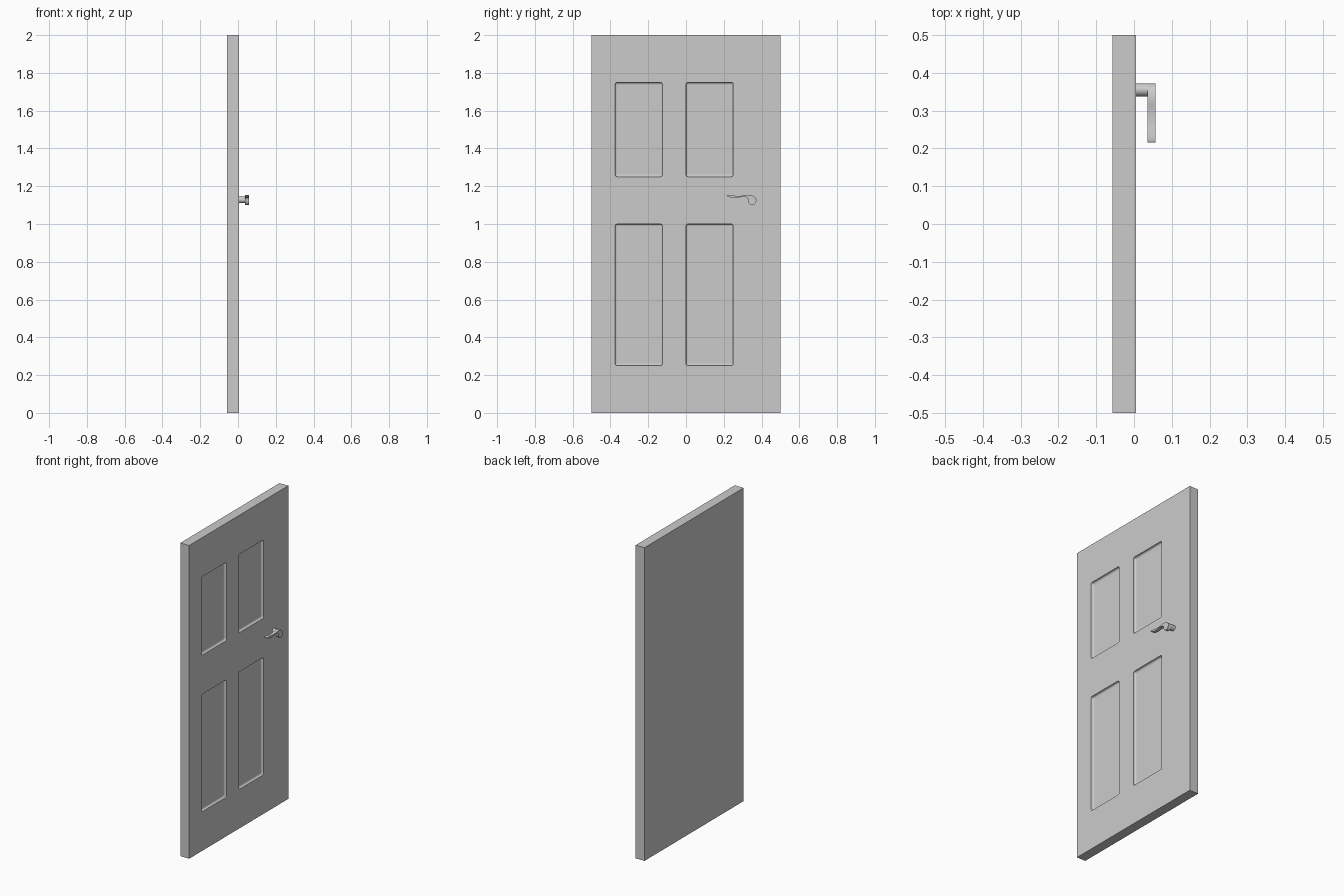
import bpy, bmesh, math
from mathutils import Vector, Matrix

if "Cube" in bpy.data.objects:
    bpy.data.objects.remove(bpy.data.objects["Cube"])

FACE = 0.005      # x of the panelled face
DEPTH = 0.015     # panel recess depth


def make_object(name, bm):
    bmesh.ops.recalc_face_normals(bm, faces=bm.faces)
    mesh = bpy.data.meshes.new(name)
    bm.to_mesh(mesh)
    bm.free()
    ob = bpy.data.objects.new(name, mesh)
    bpy.context.collection.objects.link(ob)
    return ob


def box(name, lo, hi, bevel=0):
    lo, hi = Vector(lo), Vector(hi)
    bm = bmesh.new()
    bmesh.ops.create_cube(bm, size=1)
    for v in bm.verts:
        v.co = (lo + hi) / 2 + v.co * (hi - lo)
    if bevel:
        bmesh.ops.bevel(bm, geom=bm.edges[:], offset=bevel, segments=3,
                        profile=0.5, affect='EDGES')
    return make_object(name, bm)


def smooth(ob):
    bpy.ops.object.select_all(action='DESELECT')
    ob.select_set(True)
    bpy.context.view_layer.objects.active = ob
    bpy.ops.object.shade_smooth_by_angle(angle=math.radians(35))


# Door slab with four recessed panels
door = box("door_slab", (-0.057, -0.5, 0), (FACE, 0.5, 2))
for y in (-0.375, 0.0):
    for z0, z1 in ((0.25, 1.0), (1.25, 1.75)):
        cutter = box("panel_cutter", (FACE - DEPTH, y, z0),
                     (FACE + 0.05, y + 0.25, z1), bevel=0.011)
        cutter.hide_render = True
        cutter.hide_set(True)
        mod = door.modifiers.new("panel", 'BOOLEAN')
        mod.operation = 'DIFFERENCE'
        mod.solver = 'EXACT'
        mod.object = cutter

# Handle neck
bm = bmesh.new()
bmesh.ops.create_cone(bm, cap_ends=True, segments=32, radius1=0.017, radius2=0.017,
                      depth=0.035,
                      matrix=Matrix.Translation((0.0195, 0.355, 1.128))
                      @ Matrix.Rotation(math.pi / 2, 4, 'Y'))
smooth(make_object("handle_neck", bm))

# Curved lever: closed smooth outline in (y, z), extruded along x
outline = [(0.217, 1.152), (0.235, 1.153), (0.265, 1.149), (0.30, 1.150), (0.325, 1.154),
           (0.345, 1.152), (0.362, 1.145), (0.372, 1.130), (0.370, 1.114),
           (0.360, 1.103), (0.348, 1.101), (0.336, 1.107), (0.329, 1.120),
           (0.327, 1.135), (0.315, 1.142), (0.290, 1.142), (0.260, 1.138),
           (0.235, 1.141), (0.219, 1.147)]
pts, n = [Vector(p) for p in outline], len(outline)
bm = bmesh.new()
ring = []
for i in range(n):
    a, b, c, d = (pts[(i + k) % n] for k in (-1, 0, 1, 2))
    for t in (0, 1 / 3, 2 / 3):
        p = 0.5 * (2 * b + (c - a) * t + (2 * a - 5 * b + 4 * c - d) * t**2
                   + (3 * b - a - 3 * c + d) * t**3)
        ring.append(bm.verts.new((0.036, p.x, p.y)))
face = bm.faces.new(ring)
ext = bmesh.ops.extrude_face_region(bm, geom=[face])
for v in ext["geom"]:
    if isinstance(v, bmesh.types.BMVert):
        v.co.x = 0.057
smooth(make_object("handle_lever", bm))
